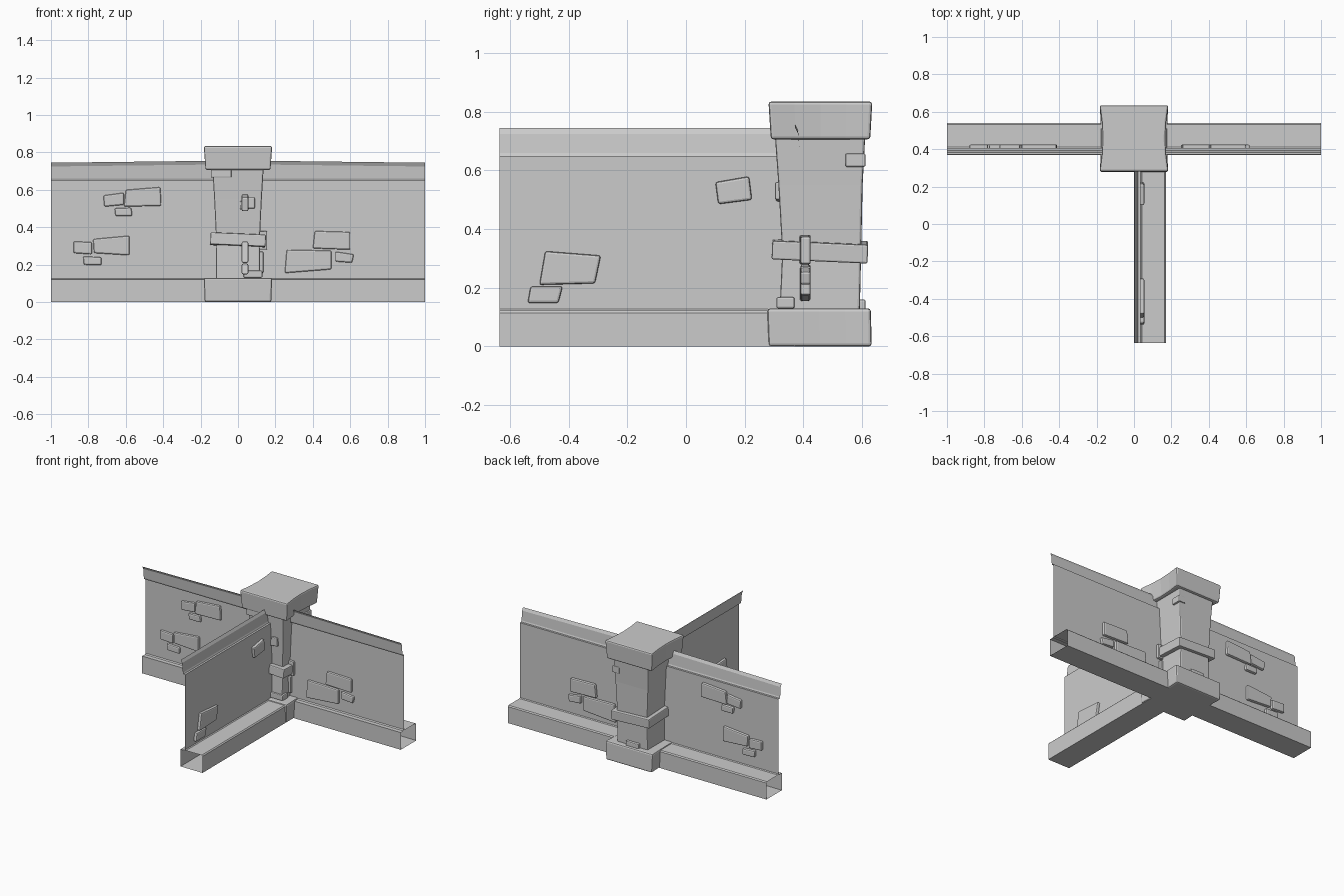
import bpy, bmesh, math
from mathutils import Vector, Euler

if "Cube" in bpy.data.objects:
    bpy.data.objects.remove(bpy.data.objects["Cube"])

PY = 0.457  # pillar centre in y


def finish(name, bm, bevel=0.0):
    bmesh.ops.recalc_face_normals(bm, faces=bm.faces)
    me = bpy.data.meshes.new(name)
    bm.to_mesh(me)
    bm.free()
    ob = bpy.data.objects.new(name, me)
    bpy.context.collection.objects.link(ob)
    if bevel:
        m = ob.modifiers.new("Bevel", 'BEVEL')
        m.width = bevel
        m.segments = 2
        m.limit_method = 'ANGLE'
    return ob


def loft(name, rings, closed=True, caps=True, bevel=0.0):
    """Skin a list of equal-length point rings."""
    bm = bmesh.new()
    vs = [[bm.verts.new(p) for p in r] for r in rings]
    n = len(vs[0])
    for a, b in zip(vs, vs[1:]):
        for i in range(n if closed else n - 1):
            j = (i + 1) % n
            bm.faces.new((a[i], a[j], b[j], b[i]))
    if caps:
        bm.faces.new(vs[0])
        bm.faces.new(vs[-1])
    return finish(name, bm, bevel)


def block(name, lo, hi, rot=(0, 0, 0), bevel=0.006):
    lo, hi = Vector(lo), Vector(hi)
    c, h = (lo + hi) / 2, (hi - lo) / 2
    r = Euler([math.radians(a) for a in rot]).to_matrix()
    rings = [[c + r @ Vector((sx * h.x, sy * h.y, sz * h.z))
              for sx, sy in ((-1, -1), (1, -1), (1, 1), (-1, 1))] for sz in (-1, 1)]
    return loft(name, rings, bevel=bevel)


# Wall section, u across the thickness: hollow plinth, thin panel, leaning coping
PLINTH = [(0, 0), (.17, 0), (.17, .115), (.163, .122), (.042, .122), (.036, .127), (.03, .12), (0, .12)]
PANEL = [(.036, .122), (.036, .65), (.022, .65), (.018, .66), (.012, .725), (.002, .745)]


def main_place(u, z, t):
    return (t, .37 + u, z + (.012 * (1 - abs(t)) if z > .7 else 0))


def side_place(u, z, t):
    return (u, t, z)


for label, place, stations in (("main_wall", main_place, (-1, 0, 1)),
                               ("side_wall", side_place, (-.635, .37))):
    loft(label + "_plinth", [[place(u, z, t) for u, z in PLINTH] for t in stations], caps=False)
    loft(label + "_panel", [[place(u, z, t) for u, z in PANEL] for t in stations],
         closed=False, caps=False)

# Exposed bricks poking through both faces of the panels
MAIN_BRICKS = [
    [(-.61, .51), (-.41, .515), (-.415, .615), (-.6, .6)],
    [(-.715, .51), (-.61, .52), (-.61, .585), (-.72, .57)],
    [(-.655, .46), (-.565, .46), (-.57, .505), (-.66, .502)],
    [(-.77, .262), (-.58, .25), (-.58, .355), (-.775, .337)],
    [(-.88, .262), (-.78, .255), (-.78, .32), (-.88, .325)],
    [(-.825, .2), (-.73, .197), (-.73, .24), (-.828, .245)],
    [(.25, .155), (.5, .175), (.5, .275), (.26, .28)],
    [(.4, .287), (.6, .28), (.6, .375), (.41, .38)],
    [(.52, .217), (.61, .21), (.62, .255), (.52, .27)],
]
SIDE_BRICKS = [
    [(.11, .485), (.225, .5), (.215, .58), (.1, .56)],
    [(-.5, .21), (-.31, .215), (-.29, .31), (-.48, .325)],
    [(-.54, .148), (-.435, .148), (-.42, .205), (-.53, .205)],
]
for label, quads, place in (("main_brick", MAIN_BRICKS, main_place),
                            ("side_brick", SIDE_BRICKS, side_place)):
    for i, q in enumerate(quads):
        loft(f"{label}_{i + 1}", [[place(u, z, t) for t, z in q] for u in (.02, .055)], bevel=.008)

# Pillar shaft, slightly flared at the top
SHAFT = [(.10, .118, .318, .592), (.32, .116, .328, .597), (.55, .127, .315, .602), (.72, .137, .303, .611)]
loft("pillar_shaft", [[(-a, y0, z), (a, y0, z), (a, y1, z), (-a, y1, z)] for z, a, y0, y1 in SHAFT],
     bevel=.008)


# Pillar cap and foot: chunky slabs with the cap pinched on its left and right sides
def slab(name, levels, pinch):
    rings = []
    for z, a, y0, y1 in levels:
        side = [(a - pinch * math.sin(math.pi * k / 4), y0 + (y1 - y0) * k / 4, z) for k in range(5)]
        rings.append(side + [(-x, y, zz) for x, y, zz in reversed(side)])
    return loft(name, rings, bevel=.01)


slab("pillar_cap", [(.706, .175, .289, .628), (.835, .184, .281, .635)], .016)
slab("pillar_foot", [(0, .178, .282, .633), (.13, .183, .277, .63)], .006)

# Tilted band round the shaft
block("pillar_band", (-.148, .293, .296), (.148, .62, .36), (-2.5, 2.5, 0))

# Loose stones and patches on the shaft
block("front_stone", (.045, .303, .5), (.09, .34, .56))
block("front_stone_core", (.01, .306, .495), (.06, .34, .54))
block("front_top_stone", (-.145, .297, .665), (-.035, .34, .712))
block("front_low_stone", (.03, .308, .13), (.13, .37, .168))
block("back_side_stone", (.09, .543, .612), (.143, .612, .658))
block("back_low_stone", (-.06, .57, .12), (.04, .612, .16))
block("band_clasp", (.1, .388, .28), (.155, .424, .38), (0, 0, 3))
block("side_strip", (.09, .388, .155), (.135, .422, .27), (0, 0, 3))
